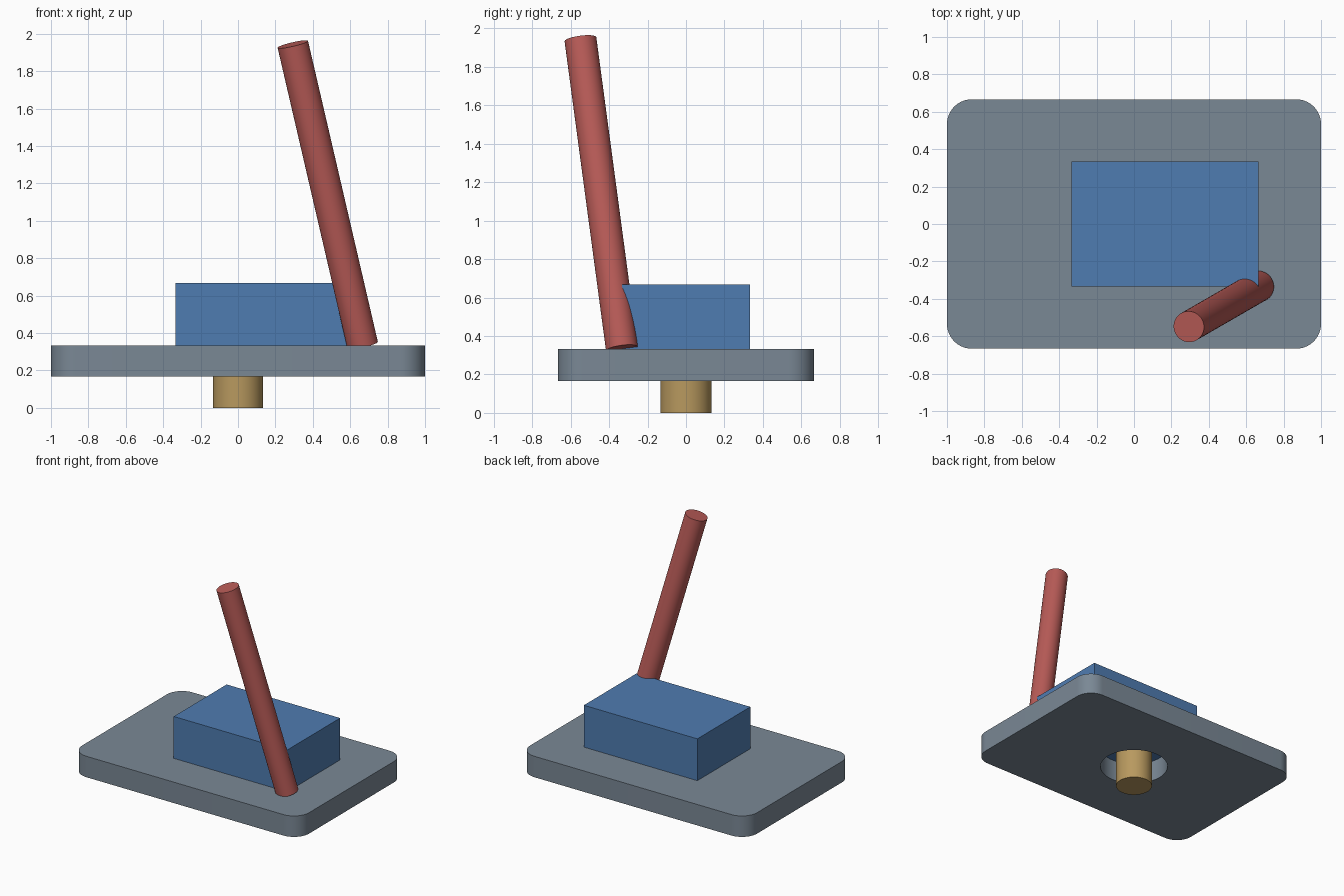
import bpy, math
from mathutils import Vector

if "Cube" in bpy.data.objects:
    bpy.data.objects.remove(bpy.data.objects["Cube"])

U = 1 / 6  # design unit


def material(name, rgb):
    m = bpy.data.materials.new(name)
    lin = [((c / 255 + 0.055) / 1.055) ** 2.4 for c in rgb]
    m.diffuse_color = (*lin, 1)
    m.use_nodes = True
    m.node_tree.nodes["Principled BSDF"].inputs["Base Color"].default_value = m.diffuse_color
    return m


def finish(ob, name, mat):
    ob.name = name
    ob.data.materials.clear()
    ob.data.materials.append(mat)
    return ob


def smooth(ob):
    bpy.ops.object.select_all(action='DESELECT')
    ob.select_set(True)
    bpy.context.view_layer.objects.active = ob
    bpy.ops.object.shade_smooth_by_angle(angle=math.radians(30))


def rod(name, start, end, radius, mat):
    start, end = Vector(start), Vector(end)
    axis = end - start
    bpy.ops.mesh.primitive_cylinder_add(
        vertices=64, radius=radius, depth=axis.length, location=(start + end) / 2,
        rotation=axis.to_track_quat('Z', 'Y').to_euler())
    ob = finish(bpy.context.object, name, mat)
    smooth(ob)
    return ob


grey = material("slate grey", (122, 136, 149))
blue = material("blue", (79, 124, 177))
red = material("brick red", (184, 91, 87))
tan = material("tan", (184, 153, 95))

# Base plate: rounded rectangle with a round through hole, as an extruded curve
curve = bpy.data.curves.new("plate_outline", 'CURVE')
curve.dimensions = '2D'
curve.fill_mode = 'BOTH'
curve.extrude = U / 2
r = 0.8 * U
outline = []
for i, (sx, sy) in enumerate([(1, 1), (-1, 1), (-1, -1), (1, -1)]):
    for k in range(17):
        a = math.pi / 2 * (i + k / 16)
        outline.append((sx * (6 * U - r) + r * math.cos(a), sy * (4 * U - r) + r * math.sin(a)))
hole = [(1.5 * U * math.cos(k * math.tau / 64), 1.5 * U * math.sin(k * math.tau / 64)) for k in range(64)]
for pts in (outline, hole):
    s = curve.splines.new('POLY')
    s.points.add(len(pts) - 1)
    for p, (x, y) in zip(s.points, pts):
        p.co = (x, y, 0, 1)
    s.use_cyclic_u = True
plate = bpy.data.objects.new("base_plate", curve)
bpy.context.collection.objects.link(plate)
plate.location.z = 1.5 * U
bpy.context.view_layer.objects.active = plate
plate.select_set(True)
bpy.ops.object.convert(target='MESH')
plate = finish(bpy.context.object, "base_plate", grey)
smooth(plate)

# Block on the plate, offset to the right
bpy.ops.mesh.primitive_cube_add(size=1, location=(U, 0, 3 * U))
block = bpy.context.object
block.scale = (6 * U, 4 * U, 2 * U)
finish(block, "block", blue)

# Pin below, passing up through the hole to the block
rod("pin", (0, 0, 0), (0, 0, 2 * U), 0.8 * U, tan)

# Leaning lever at the block's front right corner
tilt, az, length = math.radians(15), math.radians(210), 10 * U
foot = Vector((4 * U, -2 * U, 2 * U))
tip = foot + length * Vector((math.sin(tilt) * math.cos(az), math.sin(tilt) * math.sin(az), math.cos(tilt)))
rod("lever", foot, tip, 0.5 * U, red)
